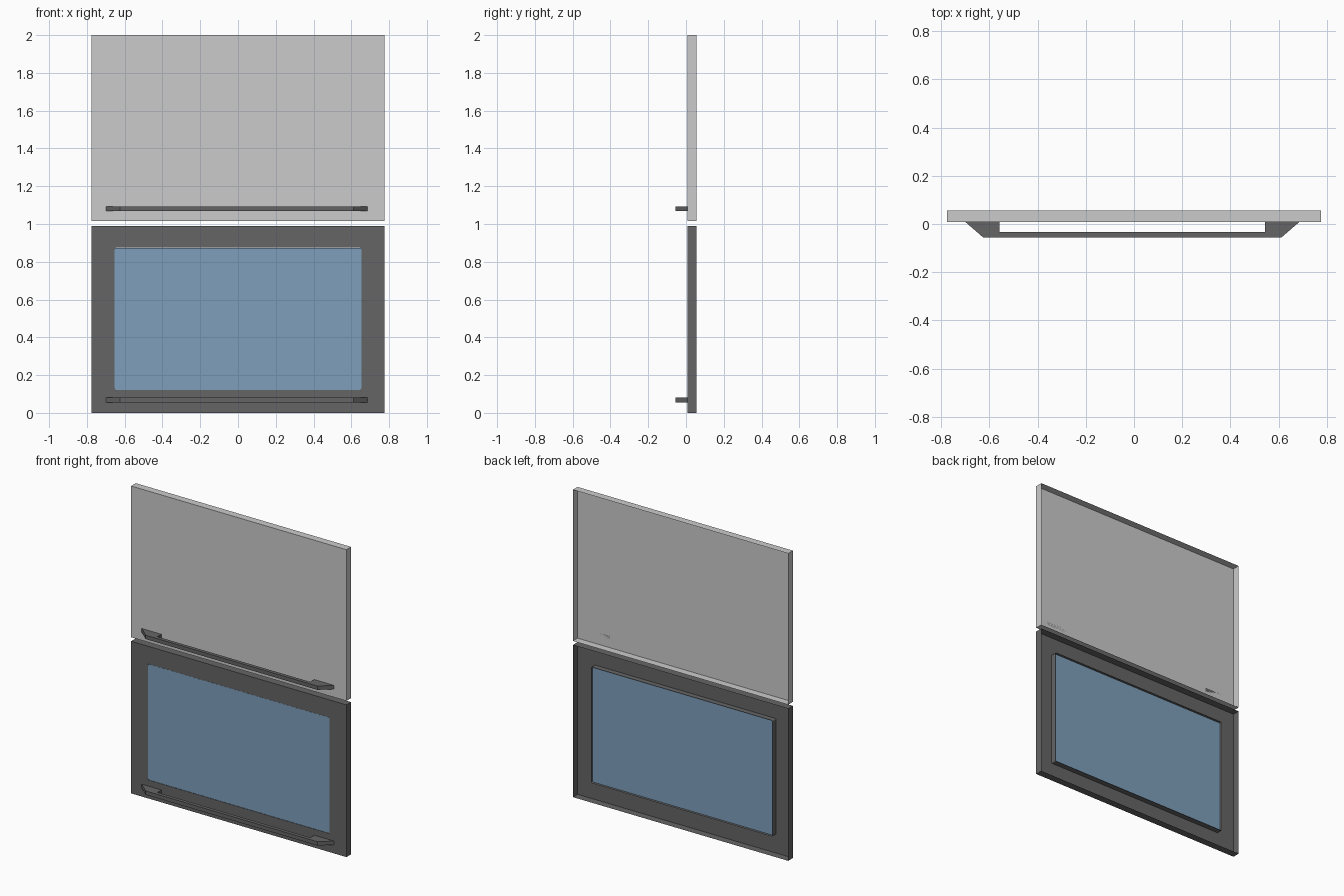
import bpy, bmesh, math
from mathutils import Vector

if "Cube" in bpy.data.objects:
    bpy.data.objects.remove(bpy.data.objects["Cube"])

W, Y0, Y1 = 0.775, 0.008, 0.056          # half width, front and back of the doors
WIN_X, WIN_Z0, WIN_Z1 = 0.654, 0.12, 0.875


def material(name, rgb):
    m = bpy.data.materials.new(name)
    m.diffuse_color = (*rgb, 1)
    m.use_nodes = True
    m.node_tree.nodes["Principled BSDF"].inputs["Base Color"].default_value = m.diffuse_color
    return m


dark = material("dark_metal", (0.13, 0.13, 0.13))
glass = material("window_glass", (0.21, 0.35, 0.50))


def finish(name, bm, mat=None):
    bmesh.ops.recalc_face_normals(bm, faces=bm.faces)
    me = bpy.data.meshes.new(name)
    bm.to_mesh(me)
    bm.free()
    ob = bpy.data.objects.new(name, me)
    bpy.context.collection.objects.link(ob)
    if mat:
        me.materials.append(mat)
    return ob


def rect(x, z0, z1, r=0.0, seg=3):
    """Rectangle outline in x, z with optionally rounded corners."""
    if not r:
        return [(-x, z0), (x, z0), (x, z1), (-x, z1)]
    pts = []
    centres = [(-x + r, z0 + r, 180), (x - r, z0 + r, 270),
               (x - r, z1 - r, 0), (-x + r, z1 - r, 90)]
    for cx, cz, a in centres:
        for i in range(seg + 1):
            t = math.radians(a + 90 * i / seg)
            pts.append((cx + r * math.cos(t), cz + r * math.sin(t)))
    return pts


def loop(bm, pts, y):
    return [bm.verts.new((x, y, z)) for x, z in pts]


def bridge(bm, a, b):
    n = len(a)
    for i in range(n):
        bm.faces.new((a[i], a[(i + 1) % n], b[(i + 1) % n], b[i]))


# Upper door: thin pan, open at the back
bm = bmesh.new()
front = loop(bm, rect(W, 1.016, 2.0), Y0)
bm.faces.new(front)
bridge(bm, front, loop(bm, rect(W, 1.016, 2.0), Y1))
finish("upper_door", bm)

# Lower door: open-backed pan with a window collar turned inward
bm = bmesh.new()
outer = loop(bm, rect(W, 0.0, 0.99), Y0)
bridge(bm, outer, loop(bm, rect(W, 0.0, 0.99), Y1))
hole = rect(WIN_X, WIN_Z0, WIN_Z1, 0.008)
inner = loop(bm, hole, Y0)
n = len(hole) // 4
for k in range(4):
    corner = inner[k * n:(k + 1) * n]
    for a, b in zip(corner, corner[1:]):
        bm.faces.new((outer[k], a, b))
    bm.faces.new((outer[k], corner[-1], inner[(k + 1) * n % len(inner)], outer[(k + 1) % 4]))
bridge(bm, inner, loop(bm, hole, 0.044))
finish("lower_door", bm, dark)

# Window pane
bm = bmesh.new()
pane = rect(WIN_X - 0.001, WIN_Z0 + 0.001, WIN_Z1 - 0.001, 0.008)
a, b = loop(bm, pane, Y0 + 0.001), loop(bm, pane, 0.028)
bm.faces.new(a)
bm.faces.new(b)
bridge(bm, a, b)
finish("window_pane", bm, glass)


# Handles: slim bar with wedge-shaped feet
def prism(bm, pts, z0, z1):
    face = bm.faces.new([bm.verts.new((x, y, z0)) for x, y in pts])
    new = bmesh.ops.extrude_face_region(bm, geom=[face])["geom"]
    verts = [v for v in new if isinstance(v, bmesh.types.BMVert)]
    bmesh.ops.translate(bm, vec=Vector((0, 0, z1 - z0)), verts=verts)


def handle(name, z):
    bm = bmesh.new()
    c = -0.007
    for s in (-1, 1):
        prism(bm, [(c + s * x, y) for x, y in
                   ((0.692, Y0), (0.618, -0.056), (0.55, -0.056), (0.55, Y0))],
              z - 0.0125, z + 0.0125)
    prism(bm, [(c - 0.55, -0.056), (c + 0.55, -0.056), (c + 0.55, -0.033), (c - 0.55, -0.033)],
          z - 0.0125, z + 0.0125)
    finish(name, bm, dark)


handle("upper_handle", 1.081)
handle("lower_handle", 0.068)
